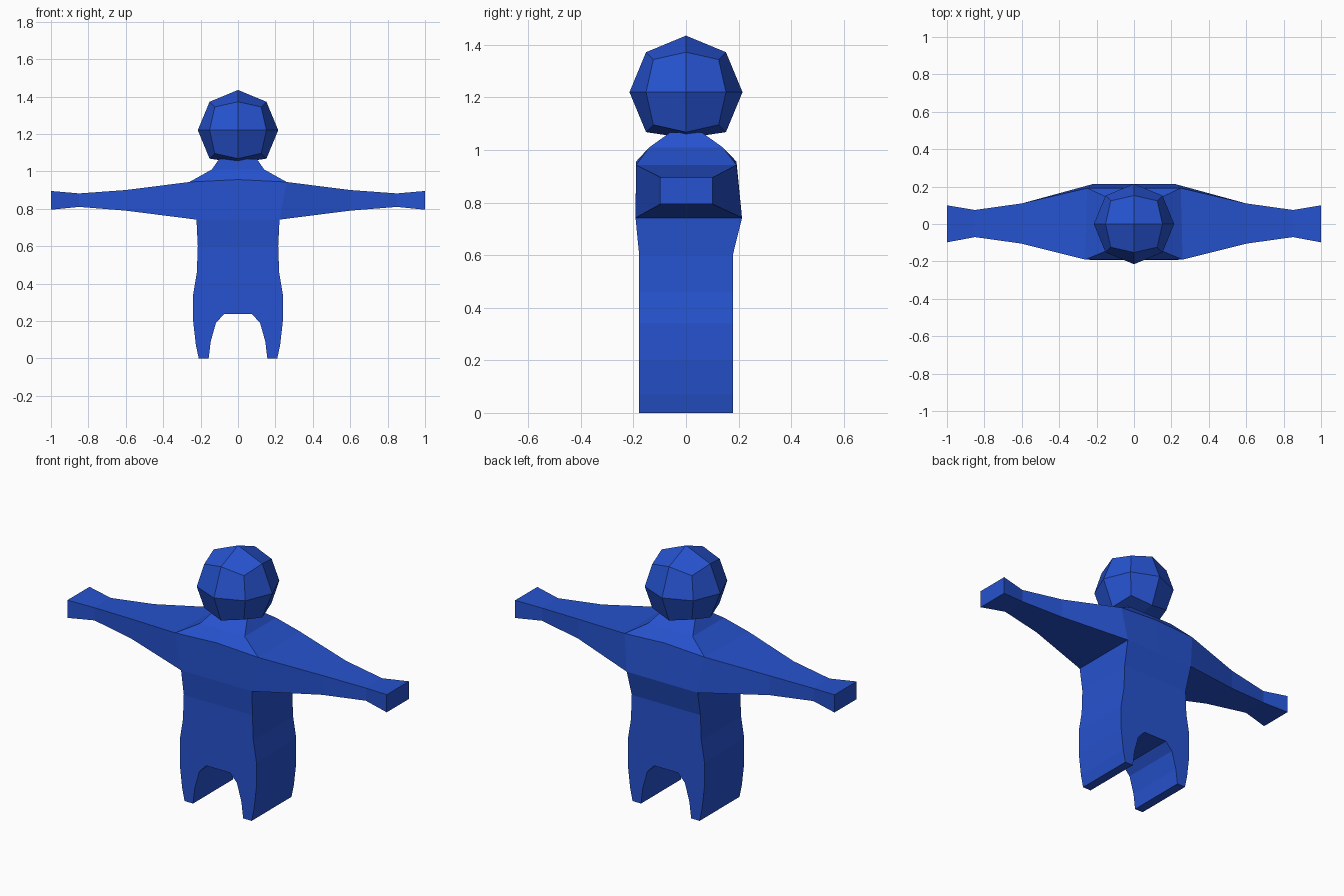
import bpy, bmesh
from mathutils import Vector

if "Cube" in bpy.data.objects:
    bpy.data.objects.remove(bpy.data.objects["Cube"], do_unlink=True)

blue = bpy.data.materials.new("royal_blue")
blue.use_nodes = True
colour = (0.019, 0.085, 0.62, 1)
blue.diffuse_color = colour
blue.node_tree.nodes["Principled BSDF"].inputs["Base Color"].default_value = colour


def finish(bm, name):
    """Weld, orient and link a flat-shaded mesh."""
    bmesh.ops.remove_doubles(bm, verts=bm.verts, dist=0.0005)
    bmesh.ops.recalc_face_normals(bm, faces=bm.faces)
    mesh = bpy.data.meshes.new(name)
    bm.to_mesh(mesh)
    bm.free()
    mesh.materials.append(blue)
    obj = bpy.data.objects.new(name, mesh)
    bpy.context.collection.objects.link(obj)
    return obj


def loft(bm, rings, cap_end=True, skip=()):
    """Bridge rings of points; skip holds (ring, side) faces left open."""
    rows = [[bm.verts.new(p) for p in ring] for ring in rings]
    n = len(rows[0])
    for r, (a, b) in enumerate(zip(rows, rows[1:])):
        for i in range(n):
            if (r, i) not in skip:
                j = (i + 1) % n
                bm.faces.new((a[i], a[j], b[j], b[i]))
    if cap_end:
        bm.faces.new(rows[-1])


def torso_ring(x, yf, yb, z, z_mid, xb=None):
    xb = xb or x
    return [(-x, yf, z), (0, yf, z_mid), (x, yf, z),
            (xb, yb, z), (0, yb, z_mid), (-xb, yb, z)]


bm = bmesh.new()

# Chest, shoulders and neck, open where the arms join
waist = torso_ring(0.215, -0.178, 0.178, 0.60, 0.60)
armpit = torso_ring(0.222, -0.192, 0.213, 0.742, 0.742)
shoulder = torso_ring(0.26, -0.19, 0.192, 0.943, 0.956, 0.25)
neck_base = torso_ring(0.14, -0.14, 0.14, 1.01, 1.01)
neck_top = torso_ring(0.10, -0.06, 0.06, 1.067, 1.067)
loft(bm, [waist, armpit, shoulder, neck_base, neck_top], skip={(1, 2), (1, 5)})

# Arms with flared hands: x, front y, back y, bottom z, top z
arm = [(0.60, -0.105, 0.11, 0.79, 0.90),
       (0.85, -0.07, 0.075, 0.81, 0.882),
       (1.00, -0.098, 0.10, 0.795, 0.895)]
for s in (-1, 1):
    f, b = (2, 3) if s > 0 else (0, 5)
    rings = [[armpit[f], armpit[b], shoulder[b], shoulder[f]]]
    for x, yf, yb, lo, hi in arm:
        rings.append([(s * x, yf, lo), (s * x, yb, lo), (s * x, yb, hi), (s * x, yf, hi)])
    loft(bm, rings)

# Hips and legs: half outline from the waist to the crotch, mirrored
half = [(0.215, 0.60), (0.22, 0.46), (0.24, 0.34), (0.24, 0.20), (0.225, 0.07),
        (0.21, 0.0), (0.157, 0.0), (0.146, 0.09), (0.118, 0.19), (0.075, 0.236)]
outline = half + [(-x, z) for x, z in reversed(half)]
front, back = [[bm.verts.new((x, y, z)) for x, z in outline] for y in (-0.178, 0.178)]
bm.faces.new(front)
bm.faces.new(back)
for i in range(len(outline) - 1):
    bm.faces.new((front[i], front[i + 1], back[i + 1], back[i]))
finish(bm, "body")

# Head: a once-divided cube pushed onto a sphere, flattened under the chin
bm = bmesh.new()
bmesh.ops.create_cube(bm, size=2)
bmesh.ops.subdivide_edges(bm, edges=bm.edges[:], cuts=1, use_grid_fill=True)
for v in bm.verts:
    v.co = v.co.normalized() * 0.215
    v.co.z = max(v.co.z, -0.175)
    v.co += Vector((0, 0, 1.22))
finish(bm, "head")
